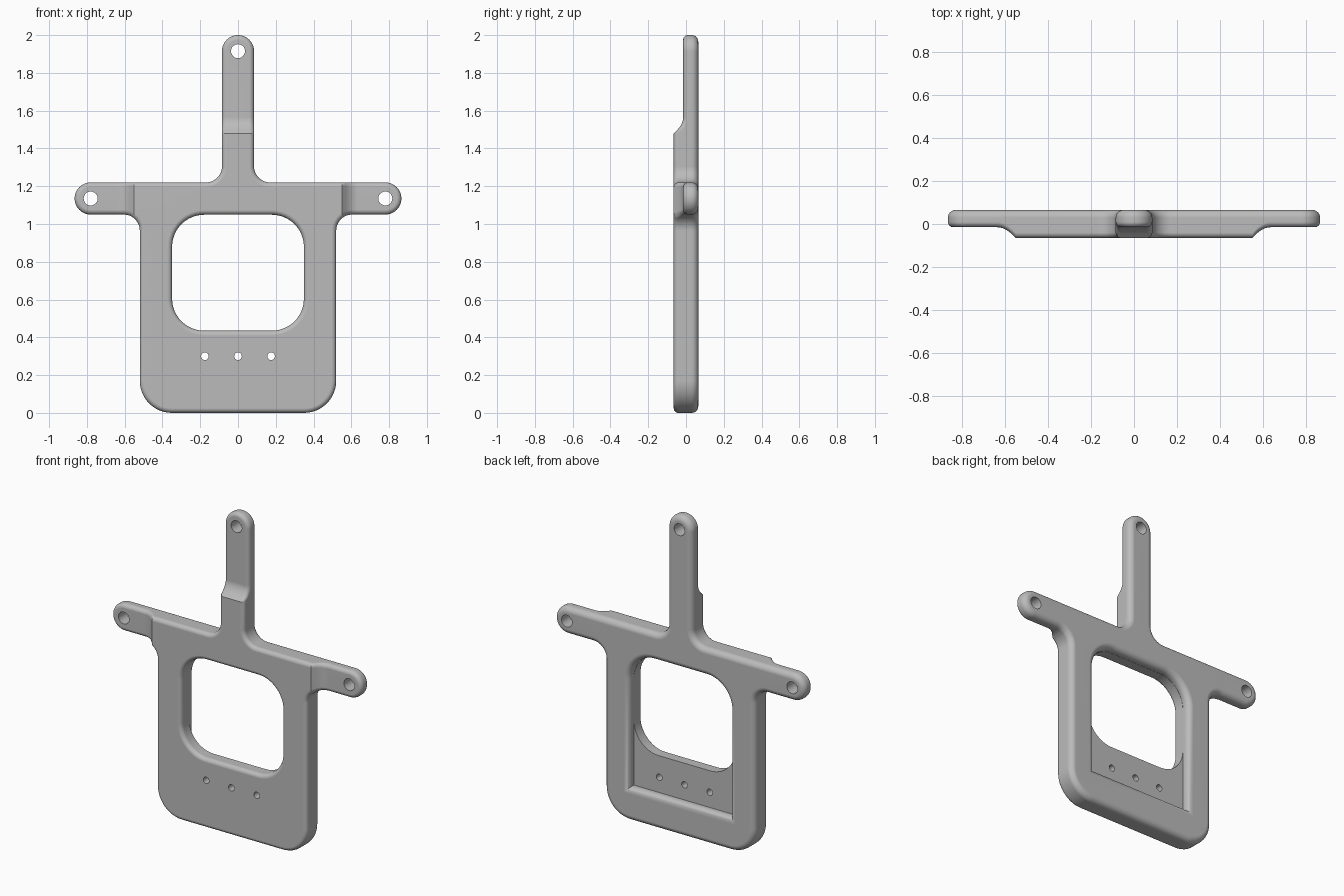
import bpy, bmesh
from math import sin, cos, pi, atan2
from mathutils import Vector

if "Cube" in bpy.data.objects:
    bpy.data.objects.remove(bpy.data.objects["Cube"])

HALF = 0.065          # half thickness of the body
FRONT_R, BACK_R = 0.025, 0.035
STEP = 0.05           # how far the arm fronts are set back

grey = bpy.data.materials.new("satin grey")
grey.use_nodes = True
grey.diffuse_color = (0.5, 0.5, 0.5, 1)
grey.node_tree.nodes["Principled BSDF"].inputs["Base Color"].default_value = (0.5, 0.5, 0.5, 1)


def outline(half, segs=12):
    """Mirror right-half corners (x, z, radius) and round them; gives (point, outward normal)."""
    corners = half + [(-x, z, r) for x, z, r in reversed(half)]
    result = []
    for i, (x, z, r) in enumerate(corners):
        p = Vector((x, z))
        d1 = (p - Vector(corners[i - 1][:2])).normalized()
        d2 = (Vector(corners[(i + 1) % len(corners)][:2]) - p).normalized()
        n1, n2 = Vector((d1.y, -d1.x)), Vector((d2.y, -d2.x))
        if r == 0:
            result.append((p, n1 + n2))
            continue
        side = 1 if d1.cross(d2) > 0 else -1
        centre = p - (n1 + n2) * r * side
        start = atan2(n1.y, n1.x)
        for k in range(segs + 1):
            a = start + side * k / segs * pi / 2
            n = Vector((cos(a), sin(a)))
            point = centre + n * r * side
            if not result or (point - result[-1][0]).length > 1e-4:
                result.append((point, n))
    return result


def rim(y, r, inward, sign, segs=6):
    """Quarter-round layers (y, offset) from a face into the solid."""
    steps = [k / segs * pi / 2 for k in range(segs + 1)]
    return [(y + inward * r * (1 - cos(a)), sign * r * (1 - sin(a))) for a in steps]


def loft(bm, path, layers):
    rings = [[bm.verts.new((p.x + n.x * o, y, p.y + n.y * o)) for p, n in path]
             for y, o in layers]
    for a, b in zip(rings, rings[1:]):
        for i in range(len(path)):
            j = (i + 1) % len(path)
            bm.faces.new((a[i], a[j], b[j], b[i]))
    bm.faces.new(rings[0])
    bm.faces.new(rings[-1])


def finish(name, bm):
    bmesh.ops.recalc_face_normals(bm, faces=bm.faces)
    mesh = bpy.data.meshes.new(name)
    bm.to_mesh(mesh)
    bm.free()
    mesh.materials.append(grey)
    obj = bpy.data.objects.new(name, mesh)
    bpy.context.collection.objects.link(obj)
    return obj


def circle(cx, cz, r, segs=32):
    angles = [2 * pi * k / segs for k in range(segs)]
    return [(Vector((cx + r * cos(a), cz + r * sin(a))), Vector((cos(a), sin(a)))) for a in angles]


def set_back(d):
    """Depth of the arm step: short chamfer followed by a concave sweep."""
    if d <= 0.02:
        return max(d, 0)
    u = min((d - 0.02) / 0.065, 1)
    return STEP - (STEP - 0.02) * (1 - u) ** 2


# Frame: body, two side arms and a top arm in one rounded slab
frame_path = outline([(0.52, 0, 0.17), (0.52, 1.05, 0.085), (0.865, 1.05, 0.085),
                      (0.865, 1.22, 0.085), (0.085, 1.22, 0.085), (0.085, 2, 0.085)])
bm = bmesh.new()
loft(bm, frame_path, rim(-HALF, FRONT_R, 1, -1) + rim(HALF, BACK_R, -1, -1)[::-1])
bmesh.ops.remove_doubles(bm, verts=bm.verts, dist=1e-5)

# Thin the outer arms from the front
SIDE, TOP = 0.55, 1.48
for d in [0, 0.02] + [0.02 + 0.065 * k / 6 for k in range(1, 7)]:
    for co, no in (((SIDE + d, 0, 0), (1, 0, 0)), ((-SIDE - d, 0, 0), (1, 0, 0)),
                   ((0, 0, TOP + d), (0, 0, 1))):
        bmesh.ops.bisect_plane(bm, geom=bm.verts[:] + bm.edges[:] + bm.faces[:],
                               plane_co=co, plane_no=no, dist=1e-5)
for v in bm.verts:
    if v.co.y < -0.02:
        v.co.y += set_back(max(abs(v.co.x) - SIDE, v.co.z - TOP))
frame = finish("frame", bm)

# Recess in the back, rounded at its rim
recess = bmesh.new()
loft(recess, outline([(0.35, 0.205, 0), (0.35, 1.05, 0.17)]),
     [(0.2, BACK_R)] + rim(HALF, BACK_R, -1, 1) + [(0.015, 0)])

# Window through the middle, rounded at the front
window = bmesh.new()
loft(window, outline([(0.349, 0.435, 0.17), (0.349, 1.049, 0.17)]),
     [(-0.2, FRONT_R)] + rim(-HALF, FRONT_R, 1, 1) + [(0.03, 0)])

# Fixing holes in the arms and three small holes in the lower plate
drills = bmesh.new()
for x, z, r in ((-0.78, 1.135, 0.037), (0.78, 1.135, 0.037), (0, 1.915, 0.037),
                (-0.175, 0.3, 0.02), (0, 0.3, 0.02), (0.175, 0.3, 0.02)):
    loft(drills, circle(x, z, r), [(-0.2, 0), (0.2, 0)])

bpy.ops.object.select_all(action='DESELECT')
bpy.context.view_layer.objects.active = frame
frame.select_set(True)
for name, cutter_bm in (("recess", recess), ("window", window), ("drills", drills)):
    cutter = finish(name + "_cutter", cutter_bm)
    cutter.hide_render = True
    cut = frame.modifiers.new(name, 'BOOLEAN')
    cut.operation, cut.solver, cut.object = 'DIFFERENCE', 'EXACT', cutter
    bpy.ops.object.modifier_apply(modifier=cut.name)
    bpy.data.objects.remove(cutter)

# Smooth fillets, crisp flats
bpy.ops.object.shade_smooth_by_angle(angle=0.55)
weighted = frame.modifiers.new("flat_faces", 'WEIGHTED_NORMAL')
weighted.keep_sharp = True
